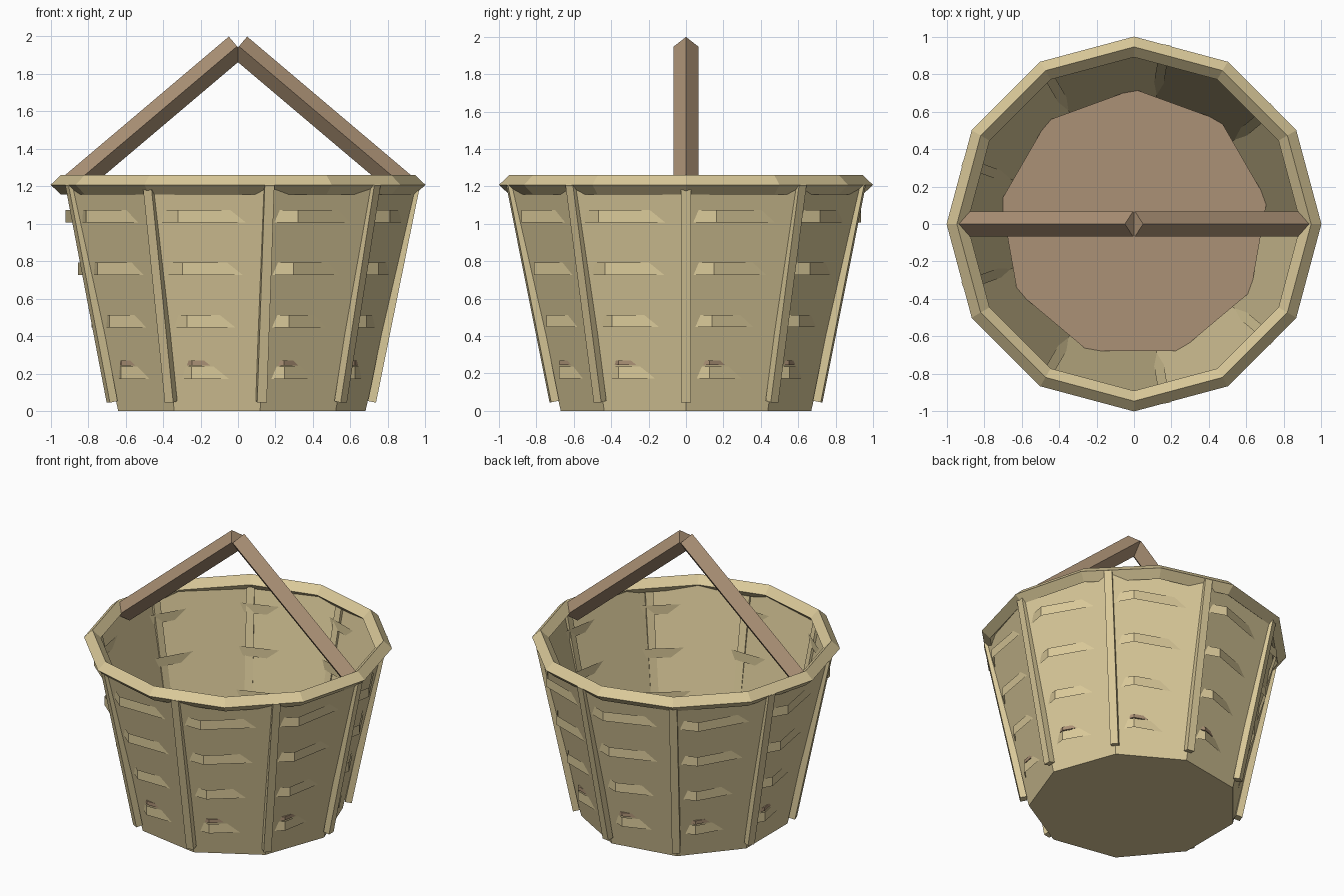
import bpy, bmesh, math
from mathutils import Vector

cube = bpy.data.objects.get("Cube")
if cube:
    bpy.data.objects.remove(cube, do_unlink=True)


def material(name, rgb):
    m = bpy.data.materials.new(name)
    m.use_nodes = True
    m.diffuse_color = (*rgb, 1)
    m.node_tree.nodes["Principled BSDF"].inputs["Base Color"].default_value = (*rgb, 1)
    return m


straw = material("straw tan", (0.70, 0.585, 0.32))
wood = material("wood brown", (0.41, 0.285, 0.18))


def finish(name, bm, mat):
    bmesh.ops.recalc_face_normals(bm, faces=bm.faces)
    mesh = bpy.data.meshes.new(name)
    bm.to_mesh(mesh)
    bm.free()
    mesh.materials.append(mat)
    obj = bpy.data.objects.new(name, mesh)
    bpy.context.collection.objects.link(obj)
    return obj


def lathe(name, profile, sides, mat, start=0, closed=False, floor=False, lid=False):
    """Faceted solid of revolution from (radius, z) points."""
    bm = bmesh.new()
    rings = []
    for r, z in profile:
        rings.append([bm.verts.new((r * math.cos(a), r * math.sin(a), z))
                      for a in (math.radians(start) + math.tau * i / sides
                                for i in range(sides))])
    pairs = list(zip(rings, rings[1:]))
    if closed:
        pairs.append((rings[-1], rings[0]))
    for low, high in pairs:
        for i in range(sides):
            j = (i + 1) % sides
            bm.faces.new((low[i], low[j], high[j], high[i]))
    if floor:
        bm.faces.new(rings[0])
    if lid:
        bm.faces.new(rings[-1])
    return finish(name, bm, mat)


def beam(name, a, b, across, half_w, half_t, mat, diamond=False):
    """Straight bar from a to b; across is the direction of its width."""
    a, b, across = Vector(a), Vector(b), Vector(across).normalized()
    depth = (b - a).normalized().cross(across)
    u, v = across * half_w, depth * half_t
    corners = (u, v, -u, -v) if diamond else (u + v, v - u, -u - v, u - v)
    bm = bmesh.new()
    lo = [bm.verts.new(a + c) for c in corners]
    hi = [bm.verts.new(b + c) for c in corners]
    for i in range(4):
        j = (i + 1) % 4
        bm.faces.new((lo[i], lo[j], hi[j], hi[i]))
    bm.faces.new(lo)
    bm.faces.new(hi)
    return finish(name, bm, mat)


# Tapered nine-sided body, open at the top
SIDES = 9
lathe("basket_body", [(0.68, 0), (0.96, 1.21)], SIDES, straw, floor=True)

# Woven bands, turned so that their corners push through the walls
for i, (r, z) in enumerate([(0.722, 0.205), (0.793, 0.48), (0.866, 0.76), (0.935, 1.04)]):
    lathe(f"woven_band_{i + 1}", [(r, z - 0.033), (r, z + 0.033)], SIDES, straw, start=10)

# Inner floor
lathe("inner_floor", [(0.72, 0.245), (0.72, 0.27)], SIDES, wood,
      start=10, floor=True, lid=True)

# Upright slats along the wall corners
for i in range(SIDES):
    a = math.tau * i / SIDES
    c, s = math.cos(a), math.sin(a)
    beam(f"upright_slat_{i + 1}", (0.715 * c, 0.715 * s, 0.05),
         (0.95 * c, 0.95 * s, 1.21), (-s, c, 0), 0.026, 0.022, straw)

# Twelve-sided rim with a diamond section
lathe("rim", [(1.0, 1.208), (0.945, 1.26), (0.89, 1.208), (0.945, 1.157)],
      12, straw, closed=True)

# Peaked handle of two diamond-section bars
for side, label in ((1, "left"), (-1, "right")):
    beam(f"handle_{label}", (side * 0.9, 0, 1.19), (side * 0.005, 0, 1.947),
         (0, 1, 0), 0.067, 0.068, wood, diamond=True)
